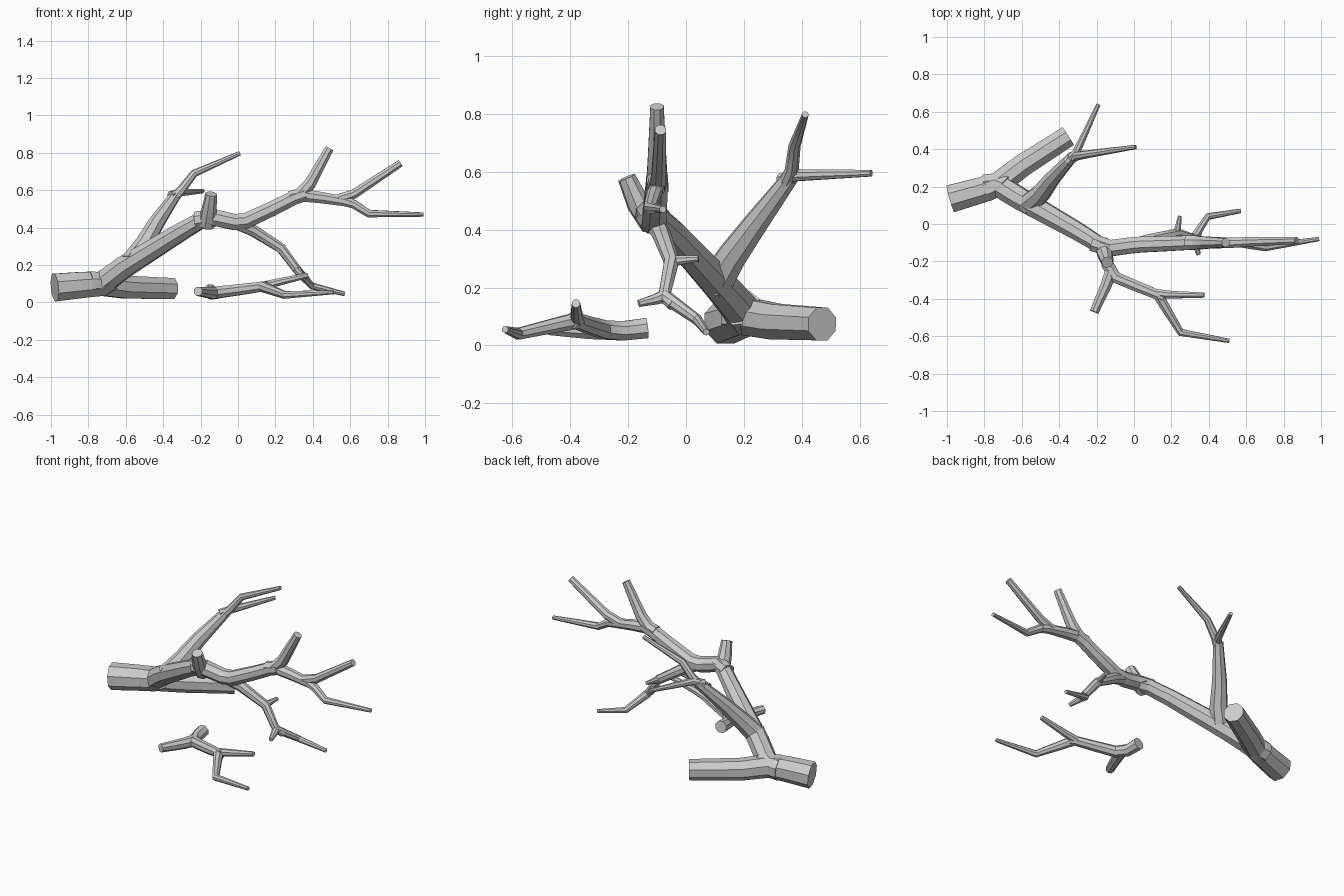
import bpy
import bmesh
import math
from mathutils import Vector

default_cube = bpy.data.objects.get("Cube")
if default_cube:
    bpy.data.objects.remove(default_cube, do_unlink=True)

SIDES = 8

# One plain grey for all the wood
wood = bpy.data.materials.new("grey wood")
wood.use_nodes = True
grey = (0.6, 0.6, 0.6, 1)
wood.diffuse_color = grey
wood.node_tree.nodes["Principled BSDF"].inputs["Base Color"].default_value = grey


def limb(name, path, start_radius, end_radius):
    """Tapered faceted tube along a path, closed with flat cut ends."""
    points = [Vector(p) for p in path]
    last = len(points) - 1
    lengths = [(b - a).length for a, b in zip(points, points[1:])]
    bm = bmesh.new()
    rings = []
    side = Vector((0, 0, 1))
    for i, point in enumerate(points):
        before = (point - points[max(i - 1, 0)]).normalized()
        after = (points[min(i + 1, last)] - point).normalized()
        tangent = (before + after).normalized()
        # carry the previous side direction along so the tube does not twist
        side = side - tangent * side.dot(tangent)
        if side.length < 0.01:
            side = tangent.orthogonal()
        side.normalize()
        other = tangent.cross(side)
        travelled = sum(lengths[:i]) / sum(lengths)
        radius = start_radius + (end_radius - start_radius) * travelled
        ring = []
        for k in range(SIDES):
            angle = math.tau * (k + 0.5) / SIDES
            offset = side * math.cos(angle) + other * math.sin(angle)
            ring.append(bm.verts.new(point + offset * radius))
        rings.append(ring)
    for lower, upper in zip(rings, rings[1:]):
        for k in range(SIDES):
            n = (k + 1) % SIDES
            bm.faces.new((lower[k], lower[n], upper[n], upper[k]))
    bm.faces.new(rings[0][::-1])
    bm.faces.new(rings[-1])
    bmesh.ops.recalc_face_normals(bm, faces=bm.faces)
    mesh = bpy.data.meshes.new(name)
    bm.to_mesh(mesh)
    bm.free()
    mesh.materials.append(wood)
    obj = bpy.data.objects.new(name, mesh)
    bpy.context.collection.objects.link(obj)
    bpy.ops.object.select_all(action='DESELECT')
    obj.select_set(True)
    bpy.context.view_layer.objects.active = obj
    bpy.ops.object.shade_smooth_by_angle(angle=math.radians(35))
    return obj


# Forks shared by several limbs
base_fork = (-.73, .21, .1)
back_root = (-.57, .1, .21)
back_fork = (-.33, .36, .58)
hub = (-.17, -.12, .455)
upper_fork = (.33, -.1, .575)
outer_fork = (.57, -.1, .54)
drop_root = (-.02, -.115, .43)
drop_knee = (.23, -.05, .29)
drop_fork = (.32, -.075, .17)

# Thick trunk: cut base, ground fork and rising stem
limb("trunk_base", [(-.98, .135, .08), (-.82, .18, .095), base_fork,
                    (-.68, .19, .13)], .08, .07)
limb("ground_fork", [(-.8, .18, .1), base_fork, (-.6, .31, .082),
                     (-.352, .47, .074)], .07, .061)
limb("rising_stem", [(-.8, .2, .095), base_fork, (-.6, .13, .195),
                     (-.3, -.04, .38), hub, (-.13, -.13, .46)], .07, .045)

# Back branch with two twigs
limb("back_branch", [back_root, (-.5, .16, .31), (-.44, .24, .42),
                     back_fork], .062, .03)
limb("back_upper_twig", [(-.35, .34, .55), (-.3, .365, .605),
                         (-.235, .375, .69), (.01, .412, .798)], .027, .012)
limb("back_side_twig", [(-.36, .33, .57), (-.31, .38, .588),
                        (-.19, .64, .595)], .025, .012)

# Cut stub at the hub
limb("hub_stub", [(-.165, -.11, .42), (-.155, -.165, .49),
                  (-.143, -.205, .58)], .05, .032)

# Long branch reaching sideways
limb("long_branch", [(-.22, -.1, .44), (-.13, -.13, .455), drop_root,
                     (.04, -.11, .435), (.18, -.105, .5), (.3, -.1, .56),
                     (.36, -.1, .58)], .05, .04)
limb("upright_branch", [(.27, -.1, .545), upper_fork, (.385, -.1, .635),
                        (.49, -.1, .825)], .042, .025)
limb("outer_branch", [(.28, -.1, .56), upper_fork, (.45, -.1, .56),
                      outer_fork, (.61, -.105, .53)], .04, .026)
limb("outer_upper_twig", [(.53, -.1, .55), (.62, -.095, .58),
                          (.87, -.088, .745)], .029, .021)
limb("outer_lower_twig", [outer_fork, (.62, -.11, .525), (.7, -.125, .475),
                          (.99, -.08, .47)], .027, .012)

# Drooping branch with two short side twigs
limb("drooping_branch", [drop_root, (.08, -.085, .385), drop_knee,
                         drop_fork, (.345, -.045, .14)], .036, .022)
limb("drooping_tip", [drop_fork, (.395, .04, .088), (.57, .07, .046)],
     .025, .012)
limb("drooping_back_twig", [(.22, -.065, .288), (.235, -.02, .295),
                            (.245, .043, .3)], .023, .011)
limb("drooping_front_twig", [(.315, -.06, .175), (.33, -.11, .158),
                             (.345, -.163, .145)], .025, .013)

# Separate fallen branch lying on the ground
fallen_fork = (.13, -.38, .085)
limb("fallen_branch", [(-.15, -.135, .06), (-.14, -.22, .05),
                       (-.1, -.285, .055), (.02, -.335, .07), fallen_fork,
                       (.155, -.395, .085)], .038, .028)
limb("fallen_stub", [(-.12, -.25, .052), (-.15, -.33, .052),
                     (-.213, -.47, .06)], .036, .026)
limb("fallen_upper_twig", [(.1, -.37, .08), (.2, -.378, .105),
                           (.375, -.38, .145)], .026, .015)
limb("fallen_long_twig", [fallen_fork, (.17, -.45, .07), (.25, -.58, .04),
                          (.51, -.625, .055)], .03, .012)
